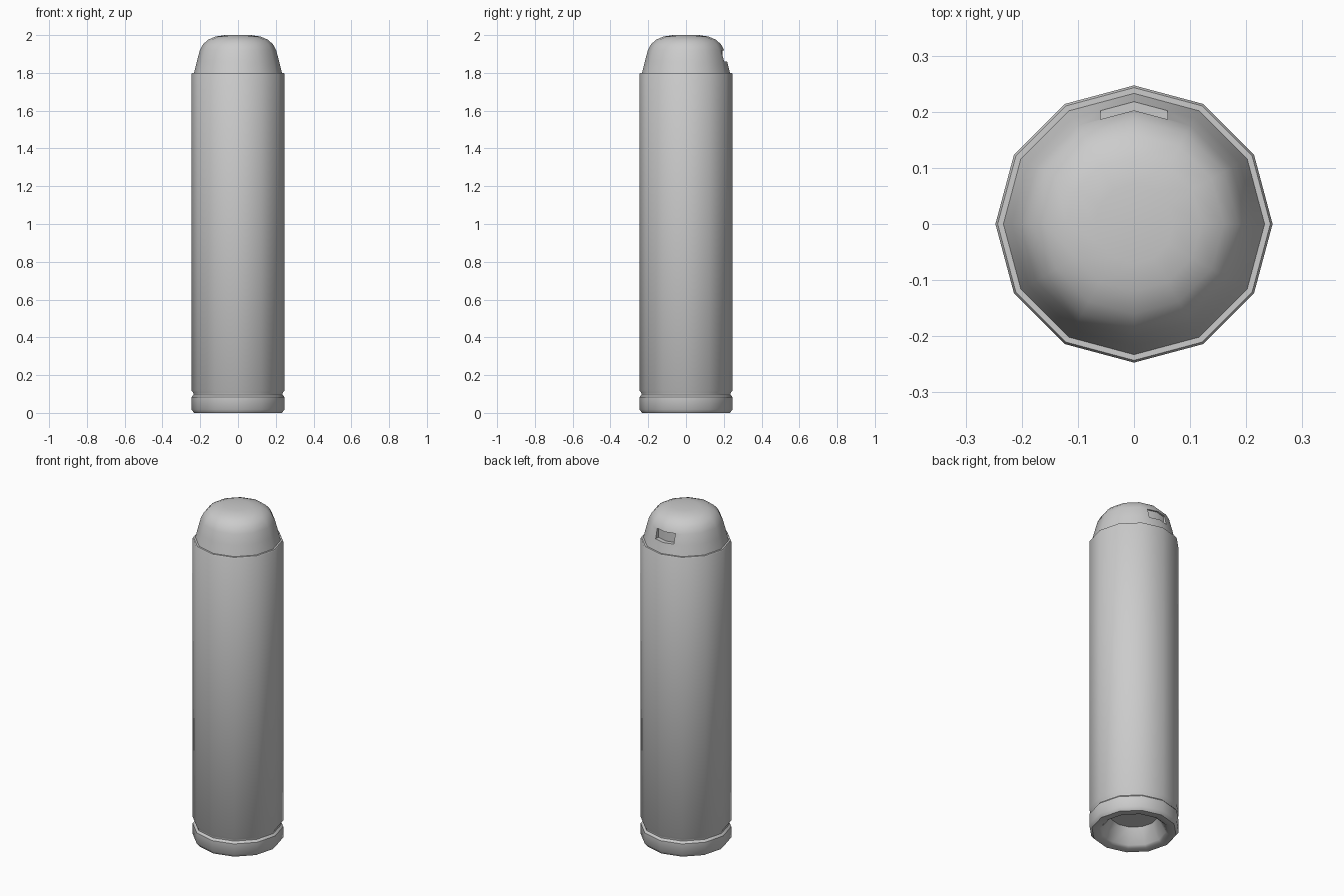
import bpy, bmesh, math

if "Cube" in bpy.data.objects:
    bpy.data.objects.remove(bpy.data.objects["Cube"])

SIDES = 12


def finish(ob, angle=40):
    bpy.ops.object.select_all(action='DESELECT')
    ob.select_set(True)
    bpy.context.view_layer.objects.active = ob
    bpy.ops.object.shade_smooth_by_angle(angle=math.radians(angle))


def new_object(name, bm):
    bmesh.ops.recalc_face_normals(bm, faces=bm.faces)
    mesh = bpy.data.meshes.new(name)
    bm.to_mesh(mesh)
    bm.free()
    ob = bpy.data.objects.new(name, mesh)
    bpy.context.collection.objects.link(ob)
    return ob


def lathe(name, profile):
    """Revolve (radius, height) points into a closed solid, capping both ends."""
    bm = bmesh.new()
    rings = []
    for r, z in profile:
        rings.append([bm.verts.new((r * math.cos(2 * math.pi * i / SIDES),
                                    r * math.sin(2 * math.pi * i / SIDES), z))
                      for i in range(SIDES)])
    for a, b in zip(rings, rings[1:]):
        for i in range(SIDES):
            j = (i + 1) % SIDES
            bm.faces.new((a[i], a[j], b[j], b[i]))
    bm.faces.new(rings[0][::-1])
    bm.faces.new(rings[-1])
    return new_object(name, bm)


# Long casing: recessed base, chamfered foot ring, groove, straight wall, top lip
casing = lathe("casing", [
    (0.13, 0.10), (0.175, 0.012), (0.19, 0.0), (0.232, 0.0), (0.247, 0.018),
    (0.247, 0.083), (0.236, 0.095), (0.236, 0.105), (0.247, 0.12),
    (0.247, 1.793), (0.243, 1.80), (0.234, 1.80)])
finish(casing)

# Rounded cap on top
cap = lathe("rounded_cap", [
    (0.234, 1.795), (0.218, 1.86), (0.202, 1.92), (0.186, 1.95),
    (0.160, 1.975), (0.120, 1.992), (0.070, 2.0)])

# Slot cutter: V-shaped prism following the two back facets
bm = bmesh.new()
outline = [(-0.06, 0.177), (0, 0.193), (0.06, 0.177),
           (0.06, 0.30), (0, 0.30), (-0.06, 0.30)]
low = [bm.verts.new((x, y, 1.86)) for x, y in outline]
high = [bm.verts.new((x, y, 1.918)) for x, y in outline]
for i in range(6):
    j = (i + 1) % 6
    bm.faces.new((low[i], low[j], high[j], high[i]))
bm.faces.new(low[::-1])
bm.faces.new(high)
cutter = new_object("slot_cutter", bm)

# Cut the slot into the cap, then remove the cutter
cut = cap.modifiers.new("slot", 'BOOLEAN')
cut.operation = 'DIFFERENCE'
cut.solver = 'EXACT'
cut.object = cutter
bpy.context.view_layer.objects.active = cap
bpy.ops.object.modifier_apply(modifier=cut.name)
bpy.data.objects.remove(cutter, do_unlink=True)
finish(cap)
